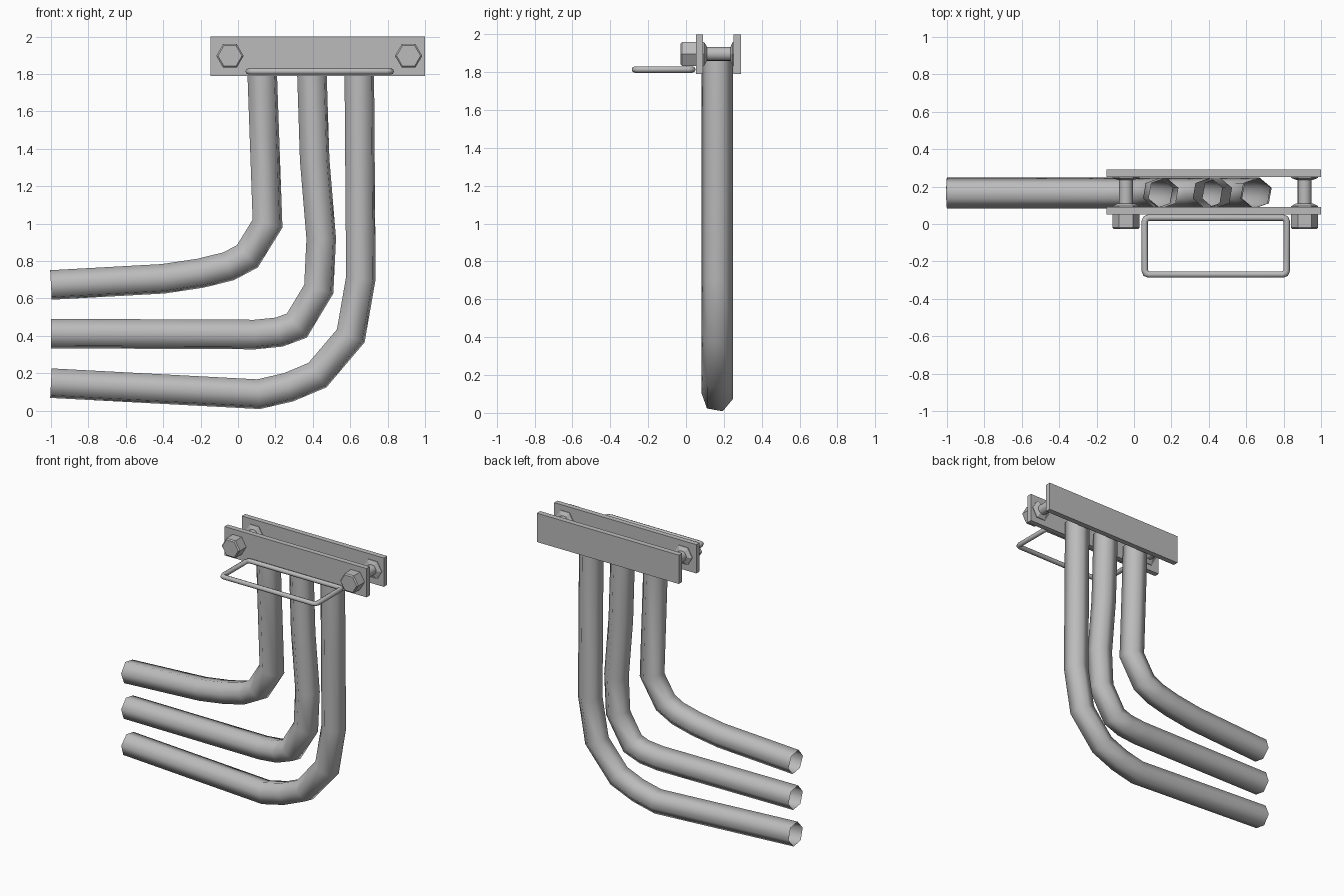
import bpy, bmesh, math
from mathutils import Vector

cube = bpy.data.objects.get("Cube")
if cube:
    bpy.data.objects.remove(cube)

GREY = (0.5, 0.5, 0.5, 1)
metal = bpy.data.materials.new("plain grey")
metal.use_nodes = True
metal.diffuse_color = GREY
metal.node_tree.nodes["Principled BSDF"].inputs["Base Color"].default_value = GREY


def finish(name, bm, smooth=None):
    mesh = bpy.data.meshes.new(name)
    bmesh.ops.recalc_face_normals(bm, faces=bm.faces)
    bm.to_mesh(mesh)
    bm.free()
    mesh.materials.append(metal)
    obj = bpy.data.objects.new(name, mesh)
    bpy.context.collection.objects.link(obj)
    if smooth:
        bpy.ops.object.select_all(action="DESELECT")
        obj.select_set(True)
        bpy.context.view_layer.objects.active = obj
        bpy.ops.object.shade_smooth_by_angle(angle=math.radians(smooth))
    return obj


def sweep(name, path, side, radius, sides, turn=0, closed=False, smooth=75):
    """Tube along a flat path; side is the normal of the path's plane."""
    bm = bmesh.new()
    pts = [Vector(p) for p in path]
    n = len(pts)
    rings = []
    for i, p in enumerate(pts):
        a = pts[i - 1] if closed or i else p
        b = pts[(i + 1) % n] if closed or i < n - 1 else p
        d0, d1 = (p - a).normalized(), (b - p).normalized()
        out = side.cross((d0 + d1).normalized())
        # mitre the bend so the tube keeps its width
        stretch = 1 / max((d0 + d1).length / 2, 0.5) if d0.length and d1.length else 1
        rings.append([bm.verts.new(p + radius * (side * math.cos(t) + out * stretch * math.sin(t)))
                      for t in (turn + math.tau * k / sides for k in range(sides))])
    for i in range(n if closed else n - 1):
        r, s = rings[i], rings[(i + 1) % n]
        for k in range(sides):
            j = (k + 1) % sides
            bm.faces.new((r[k], r[j], s[j], s[k]))
    return finish(name, bm, smooth)


def lathe(name, x, z, profile, sides, smooth=None):
    """Solid along y from (y, radius) pairs."""
    bm = bmesh.new()
    rings = [[bm.verts.new((x + r * math.cos(math.tau * k / sides), y,
                            z + r * math.sin(math.tau * k / sides))) for k in range(sides)]
             for y, r in profile]
    for r, s in zip(rings, rings[1:]):
        for k in range(sides):
            j = (k + 1) % sides
            bm.faces.new((r[k], r[j], s[j], s[k]))
    bm.faces.new(rings[0])
    bm.faces.new(rings[-1])
    return finish(name, bm, smooth)


def plate(name, y0, y1):
    bm = bmesh.new()
    bmesh.ops.create_cube(bm, size=1)
    for v in bm.verts:
        v.co = (0.427 + v.co.x * 1.146, (y0 + y1) / 2 + v.co.y * (y1 - y0), 1.895 + v.co.z * 0.21)
    return finish(name, bm)


# Clamp plates
plate("front_plate", 0.052, 0.09)
plate("back_plate", 0.252, 0.291)

# Bolts: head, shaft, and a tapered collar against each plate
for label, x in (("right", -0.043), ("left", 0.912)):
    z = 1.897
    lathe(label + "_bolt_head", x, z, [(-0.028, 0.064), (-0.02, 0.073), (0.054, 0.073)], 6)
    lathe(label + "_bolt_shaft", x, z, [(0.08, 0.037), (0.26, 0.037)], 16, 40)
    lathe(label + "_front_collar", x, z, [(0.088, 0.073), (0.095, 0.073), (0.11, 0.045)], 6)
    lathe(label + "_back_collar", x, z, [(0.236, 0.045), (0.247, 0.073), (0.254, 0.073)], 6)

# Hoses: open six-sided tubes bending from the clamp toward -x
HOSES = {
    "inner_hose": [(.127, 1.87), (.158, 1.0), (.05, .825), (-.05, .772), (-.2, .735),
                   (-.4, .705), (-1, .672)],
    "middle_hose": [(.393, 1.87), (.41, 1.34), (.445, .92), (.432, .65), (.315, .455),
                    (.22, .42), (.09, .407), (-1, .412)],
    "outer_hose": [(.648, 1.87), (.657, .71), (.603, .4), (.425, .19), (.27, .125),
                   (.11, .088), (-1, .147)],
}
for name, path in HOSES.items():
    sweep(name, [(x, 0.165, z) for x, z in path], Vector((0, 1, 0)), 0.084, 6, math.radians(-10))

# Handle: rounded rectangular wire loop
cx, cy, hx, hy, c = 0.437, -0.118, 0.38, 0.152, 0.022
loop = []
for sx, sy, start in ((1, 1, 0), (-1, 1, 90), (-1, -1, 180), (1, -1, 270)):
    for step in (0, 45, 90):
        t = math.radians(start + step)
        loop.append((cx + sx * (hx - c) + c * math.cos(t),
                     cy + sy * (hy - c) + c * math.sin(t), 1.814))
sweep("wire_handle", loop, Vector((0, 0, 1)), 0.017, 8, closed=True)
